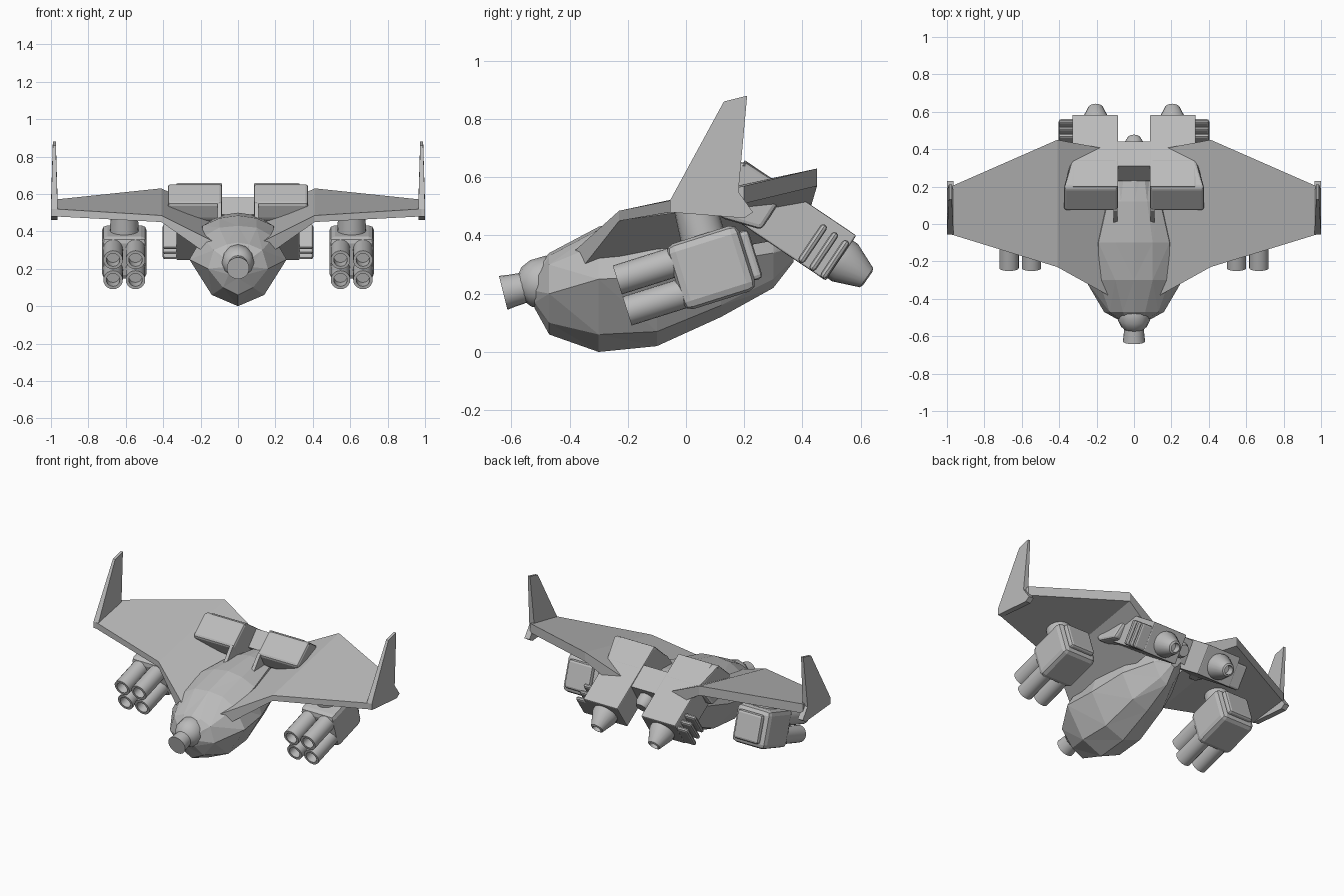
import bpy, bmesh
from math import sin, cos, tau, radians
from mathutils import Vector

cube = bpy.data.objects.get("Cube")
if cube:
    bpy.data.objects.remove(cube, do_unlink=True)

grey = bpy.data.materials.new("hull grey")
grey.use_nodes = True
tone = (0.5, 0.5, 0.5, 1)
grey.diffuse_color = tone
grey.node_tree.nodes["Principled BSDF"].inputs["Base Color"].default_value = tone


def loft(name, sections, mirror=True, bevel=0, smooth=False, facet=False):
    """Skin a list of equal-sized closed sections and cap both ends."""
    bm = bmesh.new()
    rings = [[bm.verts.new(p) for p in s] for s in sections]
    for a, b in zip(rings, rings[1:]):
        for i in range(len(a)):
            j = (i + 1) % len(a)
            bm.faces.new((a[i], a[j], b[j], b[i]))
    bm.faces.new(rings[0][::-1])
    bm.faces.new(rings[-1])
    bmesh.ops.recalc_face_normals(bm, faces=bm.faces)
    if facet:
        bmesh.ops.triangulate(bm, faces=bm.faces)
    mesh = bpy.data.meshes.new(name)
    bm.to_mesh(mesh)
    bm.free()
    mesh.materials.append(grey)
    ob = bpy.data.objects.new(name, mesh)
    bpy.context.collection.objects.link(ob)
    if smooth:
        bpy.ops.object.select_all(action='DESELECT')
        ob.select_set(True)
        bpy.context.view_layer.objects.active = ob
        bpy.ops.object.shade_smooth_by_angle(angle=radians(35))
    if bevel:
        mod = ob.modifiers.new("bevel", 'BEVEL')
        mod.width, mod.segments = bevel, 2
    if mirror:
        mod = ob.modifiers.new("mirror", 'MIRROR')
        mod.use_mirror_merge = False
    return ob


def prism(name, x0, x1, profile, **kw):
    """Extrude a side (y, z) profile across x."""
    return loft(name, [[(x, y, z) for y, z in profile] for x in (x0, x1)], **kw)


def frame(pitch):
    t = radians(pitch)
    return Vector((0, cos(t), sin(t))), Vector((0, -sin(t), cos(t)))


def lathe(name, origin, pitch, profile, sides=20, **kw):
    """Turn (distance, radius) pairs about a pitched axis."""
    a, n = frame(pitch)
    x = Vector((1, 0, 0))
    angles = [tau * i / sides for i in range(sides)]
    return loft(name, [[Vector(origin) + a * d + (x * cos(t) + n * sin(t)) * r
                        for t in angles] for d, r in profile], smooth=True, **kw)


def block(name, origin, pitch, d0, d1, half_x, half_n, **kw):
    """Pitched box between two distances along its axis."""
    a, n = frame(pitch)
    corners = ((-1, -1), (1, -1), (1, 1), (-1, 1))
    return loft(name, [[Vector(origin) + a * d + Vector((half_x * i, 0, 0)) + n * half_n * j
                        for i, j in corners] for d in (d0, d1)], **kw)


# Faceted fuselage: y, keel z, then (x, z) up one side, then top z
hull = [
    (-.52, .15, [(.05, .17), (.07, .21), (.06, .25), (.03, .28)], .29),
    (-.47, .06, [(.08, .10), (.16, .20), (.13, .30), (.06, .33)], .34),
    (-.30, .00, [(.14, .06), (.26, .25), (.19, .37), (.10, .42), ], .43),
    (-.10, .02, [(.13, .07), (.24, .26), (.19, .43), (.10, .47)], .485),
    (.12, .12, [(.11, .16), (.19, .31), (.14, .46), (.07, .49)], .50),
    (.30, .22, [(.05, .25), (.10, .34), (.09, .45), (.05, .48)], .49),
    (.37, .31, [(.02, .32), (.05, .36), (.05, .41), (.03, .44)], .45),
]
loft("fuselage", [[(0, y, keel)] + [(x, y, z) for x, z in side] + [(0, y, top)]
                  + [(-x, y, z) for x, z in side[::-1]]
                  for y, keel, side, top in hull], mirror=False, facet=True)

# Nose turret and barrel
lathe("nose_turret", (0, -.49, .238), 14,
      [(-.08, .045), (-.06, .07), (-.025, .086), (.03, .088), (.08, .06)],
      sides=12, mirror=False)
lathe("nose_barrel", (0, -.628, .203), 14, [(0, .06), (.03, .056), (.10, .05)],
      mirror=False)

# Wings: x, then (y, z low, z high) of leading and trailing edges
stations = [(.14, (-.38, .26, .35), (.40, .40, .50)),
            (.41, (-.23, .45, .485), (.45, .57, .63)),
            (.98, (-.055, .48, .52), (.20, .51, .57))]
loft("wing", [[(x, l[0], l[1]), (x, t[0], t[1]), (x, t[0], t[2]), (x, l[0], l[2])]
              for x, l, t in stations])

# Winglets, thinner towards the top
fin = [(-.055, .48), (.20, .46), (.23, .48), (.18, .55), (.21, .88), (.13, .86), (-.055, .52)]
loft("winglet", [[(.982 + s * (.018 if z < .6 else .008), y, z) for y, z in fin]
                 for s in (-1, 1)])

# Engine nacelles, hoods and intake walls
prism("engine_body", .085, .33,
      [(.20, .66), (.585, .40), (.48, .245), (.16, .46)], bevel=.006)
hood = [(.07, .55), (.19, .655), (.21, .65), (.35, .56), (.26, .42), (.12, .46)]
loft("engine_hood", [[(x, y, z) for y, z in hood[:3]] + [(x2, y, z) for y, z in hood[3:4]]
                     + [(x, y, z) for y, z in hood[4:]]
                     for x, x2 in ((.085, .085), (.375, .33))], bevel=.015)
prism("intake_wall", .088, .11, [(0, .46), (.07, .55), (.20, .62), (.20, .42)])

# Cooling plates on the outer side of each engine
for i in range(3):
    block("cooling_plate", (.315, .435 + .038 * i, .372 - .027 * i), -34,
          -.013, .013, .088, .078, bevel=.02)
lathe("engine_nozzle", (.205, .53, .318), -35,
      [(-.02, .078), (.02, .078), (.11, .04), (.115, .028), (.07, .028)])

# Bridge between engines with small tail nozzle
prism("engine_bridge", -.09, .09, [(.23, .49), (.31, .58), (.44, .49), (.36, .36)],
      mirror=False)
lathe("tail_nozzle", (0, .40, .42), -34, [(-.03, .05), (.04, .05), (.07, .035)],
      mirror=False)

# Launcher pods under the wings
pod = (.608, .086, .29)
block("pod_body", pod, 17.5, -.13, .13, .12, .118, bevel=.03)
block("pod_rear_cap", pod, 17.5, .12, .16, .088, .088, bevel=.015)
lathe("pod_pylon", pod, 105, [(.09, .078), (.225, .072)])
axis, up = frame(17.5)
for side in (-1, 1):
    for level in (-1, 1):
        start = Vector(pod) + Vector((.06 * side, 0, 0)) + up * .056 * level
        lathe("launch_tube", start, 17.5,
              [(-.10, .052), (-.32, .052), (-.32, .036), (-.25, .036)])
